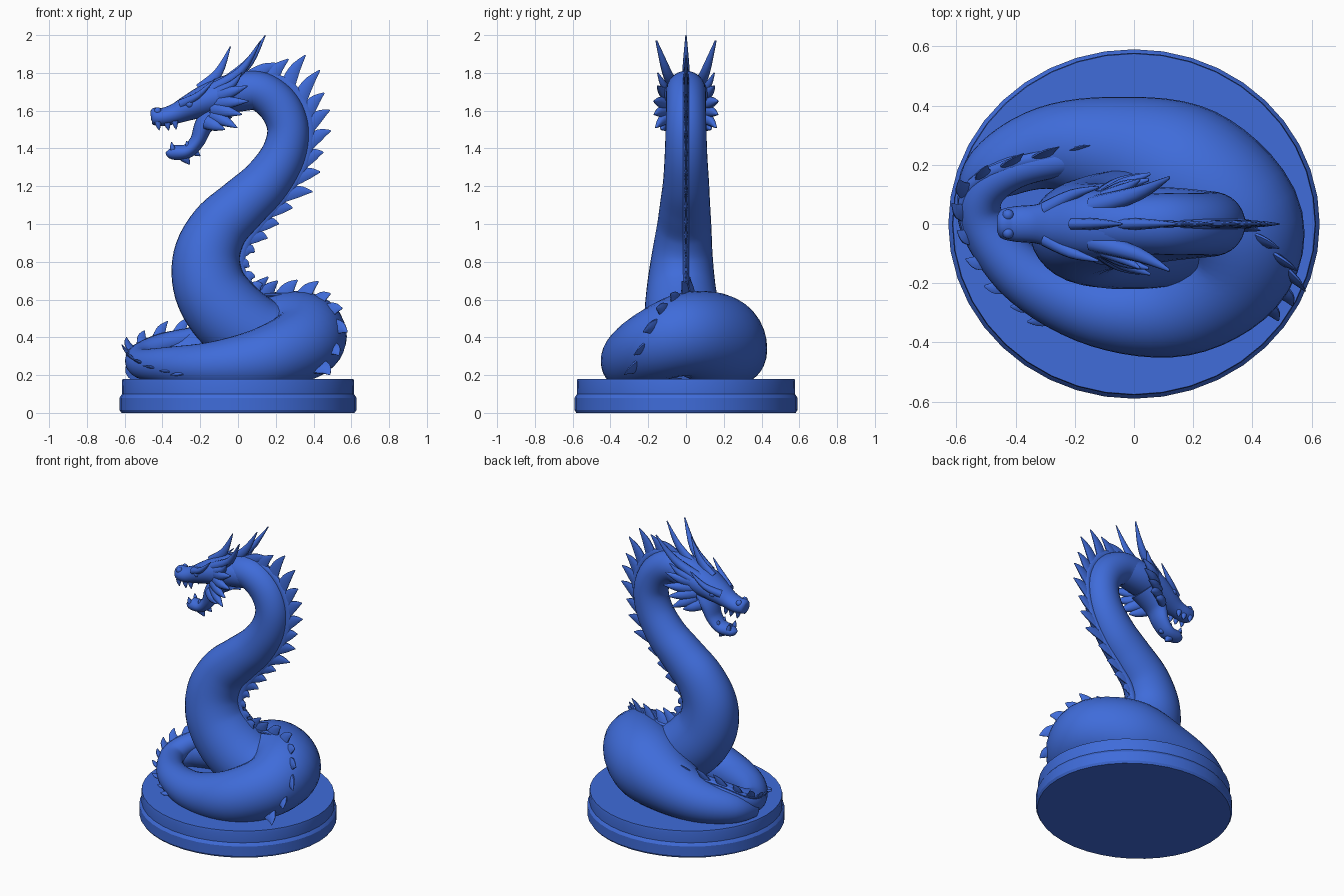
import bpy, bmesh, math
from mathutils import Vector

if "Cube" in bpy.data.objects:
    bpy.data.objects.remove(bpy.data.objects["Cube"])

blue = bpy.data.materials.new("blue")
blue.diffuse_color = (0.05, 0.15, 0.7, 1)
blue.use_nodes = True
blue.node_tree.nodes["Principled BSDF"].inputs["Base Color"].default_value = blue.diffuse_color


def spline(pts, steps):
    """Catmull-Rom samples through tuples of any length."""
    out = []
    for i in range(len(pts) - 1):
        p0, p1 = pts[max(i - 1, 0)], pts[i]
        p2, p3 = pts[i + 1], pts[min(i + 2, len(pts) - 1)]
        for k in range(steps):
            t = k / steps
            out.append(tuple(0.5 * (2 * b + (c - a) * t + (2 * a - 5 * b + 4 * c - d) * t * t
                                    + (3 * b - a - 3 * c + d) * t ** 3)
                             for a, b, c, d in zip(p0, p1, p2, p3)))
    return out + [tuple(pts[-1])]


def tube(bm, pts, side, sides=24, steps=6):
    """Sweep ellipses along (x, y, z, depth, half width); width runs along side."""
    s = spline(pts, steps)
    c = [Vector(p[:3]) for p in s]
    rings = []
    for i, p in enumerate(s):
        t = (c[min(i + 1, len(c) - 1)] - c[max(i - 1, 0)]).normalized()
        u = Vector(side)
        u = (u - t * u.dot(t)).normalized()
        v = t.cross(u)
        rings.append([bm.verts.new(c[i] + u * p[4] * math.cos(a) + v * p[3] * math.sin(a))
                      for a in (2 * math.pi * k / sides for k in range(sides))])
    for a, b in zip(rings, rings[1:]):
        for k in range(sides):
            j = (k + 1) % sides
            bm.faces.new((a[k], a[j], b[j], b[k]))
    bm.faces.new(rings[0][::-1])
    bm.faces.new(rings[-1])


def spike(bm, base, tip, w, thick, side=(0, 1, 0), bend=(0, 0, 0)):
    b, t = Vector(base), Vector(tip)
    m = b.lerp(t, 0.5) + Vector(bend)
    tube(bm, [(*b, w, thick), (*m, w * 0.7, thick * 0.75), (*t, w * 0.08, thick * 0.15)], side, 10, 4)


def finish(name, bm, angle=50):
    bmesh.ops.recalc_face_normals(bm, faces=bm.faces)
    me = bpy.data.meshes.new(name)
    bm.to_mesh(me)
    bm.free()
    me.materials.append(blue)
    ob = bpy.data.objects.new(name, me)
    bpy.context.collection.objects.link(ob)
    bpy.ops.object.select_all(action='DESELECT')
    ob.select_set(True)
    bpy.context.view_layer.objects.active = ob
    bpy.ops.object.shade_smooth_by_angle(angle=math.radians(angle))
    return ob


def spine_row(name, base, tip, n, w, ridge):
    """Row of flat leaning spikes between two guide curves, plus a low ridge."""
    bm = bmesh.new()
    bs, ts = spline(base, 20), spline(tip, 20)
    for i in range(n):
        k = round(i * (len(bs) - 1) / (n - 1))
        b, t = Vector(bs[k]), Vector(ts[k])
        along = Vector(bs[min(k + 1, len(bs) - 1)]) - Vector(bs[max(k - 1, 0)])
        scale = (1, 0.85, 0.95)[i % 3]
        spike(bm, b, b.lerp(t, scale), w, w * 0.3, along.cross(t - b),
              (t - b).normalized() * 0.008 - along.normalized() * 0.012)
    # ridge sits a little way up the spikes
    tube(bm, [(*Vector(b).lerp(Vector(t), 0.12), ridge, ridge * 0.55) for b, t in zip(base, tip)],
         (0, 1, 0) if name == "neck_spines" else (0.1, 0.2, 1), 10, 6)
    return finish(name, bm)


# round plinth with a stepped rim
bm = bmesh.new()
rings = []
N = 40
for r, z in [(0.985, 0), (1, 0.015), (1, 0.08), (0.985, 0.095), (0.978, 0.1), (0.98, 0.165), (0.975, 0.18)]:
    rings.append([bm.verts.new((0.627 * r * math.cos(2 * math.pi * k / N),
                                0.59 * r * math.sin(2 * math.pi * k / N), z)) for k in range(N)])
for a, b in zip(rings, rings[1:]):
    for k in range(N):
        bm.faces.new((a[k], a[(k + 1) % N], b[(k + 1) % N], b[k]))
bm.faces.new(rings[0][::-1])
bm.faces.new(rings[-1])
finish("plinth", bm, 30)

# S-shaped neck: x, y, z, radius, half width
neck = [(-.1, 0, 1.68, .09, .09), (0, 0, 1.705, .098, .098), (.12, 0, 1.7, .105, .105),
        (.22, 0, 1.62, .11, .105), (.265, 0, 1.5, .11, .108), (.237, 0, 1.36, .118, .113),
        (.145, 0, 1.22, .13, .122), (.02, -.005, 1.1, .142, .133), (-.1, -.01, .98, .157, .145),
        (-.165, -.02, .83, .177, .162), (-.15, -.025, .67, .193, .182), (-.06, -.02, .53, .205, .2),
        (.08, -.01, .42, .205, .205), (.25, 0, .36, .19, .19)]
bm = bmesh.new()
tube(bm, neck, (0, 1, 0), 32)
finish("neck", bm)

# coiled body, thick at the back right, thinning round the front into the tail
coil = [(-.55, .04, .22, .05), (-.48, .17, .26, .1), (-.3, .255, .29, .14), (-.08, .245, .33, .188),
        (.16, .165, .385, .243), (.345, .01, .415, .225), (.33, -.16, .36, .195), (.14, -.28, .285, .17),
        (-.12, -.285, .25, .13), (-.36, -.18, .25, .1), (-.505, -.01, .26, .08), (-.51, .1, .3, .07),
        (-.4, .18, .36, .06), (-.2, .22, .41, .05), (.03, .24, .48, .03)]
bm = bmesh.new()
tube(bm, [(*p, p[3]) for p in coil], (0, 0, 1), 32)
finish("coiled_body", bm)

# spine fins on the neck, hump and tail
nb = [(.08, 1.78), (.24, 1.72), (.335, 1.6), (.36, 1.48), (.33, 1.32), (.23, 1.16), (.115, 1.02),
      (.025, .9), (.0, .77), (.07, .63)]
nt = [(.22, 1.85), (.35, 1.91), (.46, 1.76), (.495, 1.57), (.47, 1.38), (.4, 1.18), (.25, 1.03),
      (.13, .89), (.06, .76), (.14, .69)]
spine_row("neck_spines", [(x, 0, z) for x, z in nb], [(x, 0, z) for x, z in nt], 17, .045, .03)
spine_row("hump_spines",
          [(.06, .03, .6), (.2, .04, .61), (.35, -.01, .6), (.46, -.1, .54), (.5, -.17, .42), (.42, -.26, .25)],
          [(.16, .02, .72), (.28, .02, .71), (.44, -.03, .69), (.55, -.15, .57), (.575, -.25, .38), (.49, -.33, .2)],
          9, .05, .024)
spine_row("tail_spines",
          [(-.28, -.3, .22), (-.43, -.2, .24), (-.55, -.04, .28), (-.56, .11, .33), (-.42, .2, .4),
           (-.2, .24, .44), (.0, .25, .5)],
          [(-.36, -.33, .2), (-.51, -.21, .25), (-.605, -.02, .33), (-.59, .15, .4), (-.37, .24, .49),
           (-.14, .27, .51), (.05, .28, .54)],
          13, .035, .018)

# head: upper skull with snout, and open lower jaw (x, z, depth, half width)
skull = [(-.462, 1.572, .02, .025), (-.448, 1.572, .044, .048), (-.4, 1.566, .048, .06),
         (-.33, 1.585, .054, .066), (-.25, 1.62, .07, .09), (-.15, 1.66, .088, .112),
         (-.03, 1.69, .1, .115), (.08, 1.7, .095, .1)]
jaw = [(-.365, 1.395, .02, .02), (-.345, 1.38, .038, .044), (-.27, 1.385, .038, .056),
       (-.215, 1.44, .04, .066), (-.175, 1.53, .052, .082), (-.08, 1.62, .075, .1)]
for name, prof in (("skull", skull), ("lower_jaw", jaw)):
    bm = bmesh.new()
    tube(bm, [(x, 0, z, h, w) for x, z, h, w in prof], (0, 1, 0))
    finish(name, bm)

# centre crest horns and chin tuft
bm = bmesh.new()
spike(bm, (-.2, 0, 1.71), (-.04, 0, 1.94), .036, .022, bend=(.015, 0, -.025))
spike(bm, (-.06, 0, 1.75), (.145, 0, 2.0), .036, .022, bend=(.015, 0, -.02))
spike(bm, (-.3, 0, 1.375), (-.255, 0, 1.315), .035, .03)
spike(bm, (-.24, 0, 1.39), (-.2, 0, 1.36), .025, .02)
finish("crest_horns", bm)

# mirrored head details
horns, frill, teeth, face = (bmesh.new() for _ in range(4))
for s in (1, -1):
    # long horns and brow ridges
    spike(horns, (-.14, s * .06, 1.71), (.12, s * .157, 1.97), .034, .034, bend=(.025, -s * .005, -.03))
    spike(horns, (-.1, s * .09, 1.7), (.02, s * .15, 1.8), .03, .025, bend=(.01, 0, -.01))
    spike(face, (-.3, s * .05, 1.635), (-.12, s * .125, 1.77), .026, .026, bend=(0, s * .01, -.02))
    # cheek frill
    for bx, bz, tx, ty, tz in [(-.12, 1.67, .05, .15, 1.73), (-.12, 1.64, .055, .17, 1.65),
                               (-.13, 1.61, .02, .168, 1.58), (-.13, 1.58, -.005, .16, 1.51),
                               (-.16, 1.54, -.07, .13, 1.5)]:
        spike(frill, (bx, s * .075, bz), (tx, s * ty, tz), .042, .03, bend=(0, s * .012, 0))
    # upper and lower teeth
    for x, z, l in [(-.425, 1.54, .045), (-.375, 1.535, .04), (-.335, 1.545, .045)]:
        spike(teeth, (x, s * .038, z), (x + .008, s * .04, z - l), .018, .016)
    for x, z, l in [(-.345, 1.395, .04), (-.265, 1.41, .03)]:
        spike(teeth, (x, s * .03, z), (x - .008, s * .034, z + l), .015, .015)
    # nostrils and eyes
    for x, y, z, r in [(-.425, .03, 1.598, .02), (-.255, .075, 1.635, .022)]:
        new = bmesh.ops.create_uvsphere(face, u_segments=12, v_segments=8, radius=r)['verts']
        bmesh.ops.translate(face, verts=new, vec=(x, s * y, z))
finish("side_horns", horns)
finish("cheek_frill", frill)
finish("teeth", teeth)
finish("brows_eyes_nostrils", face)
